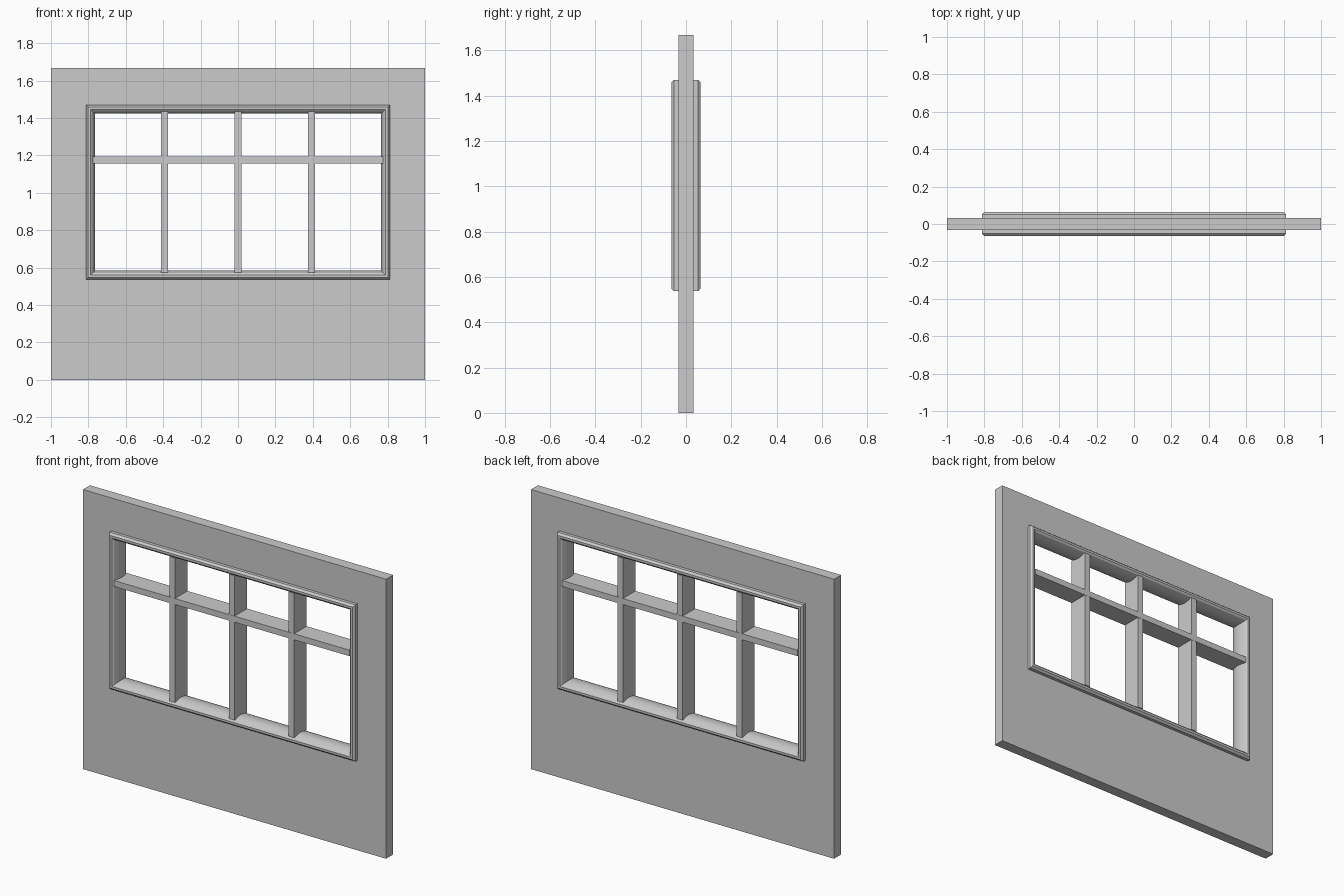
import bpy, bmesh

cube = bpy.data.objects.get("Cube")
if cube:
    bpy.data.objects.remove(cube, do_unlink=True)

grey = bpy.data.materials.new("plain_grey")
grey.use_nodes = True
grey.diffuse_color = (0.6, 0.6, 0.6, 1)
grey.node_tree.nodes["Principled BSDF"].inputs["Base Color"].default_value = (0.6, 0.6, 0.6, 1)

# Outer limits of the window frame
HALF_W, LOW, HIGH = 0.812, 0.537, 1.47


def finish(name, bm, smooth=False):
    bmesh.ops.recalc_face_normals(bm, faces=bm.faces[:])
    mesh = bpy.data.meshes.new(name)
    bm.to_mesh(mesh)
    bm.free()
    mesh.materials.append(grey)
    obj = bpy.data.objects.new(name, mesh)
    bpy.context.collection.objects.link(obj)
    if smooth:
        bpy.ops.object.select_all(action="DESELECT")
        obj.select_set(True)
        bpy.context.view_layer.objects.active = obj
        bpy.ops.object.shade_smooth_by_angle(angle=0.5)
    return obj


def rect(x, low, high, y):
    return [(-x, y, low), (x, y, low), (x, y, high), (-x, y, high)]


def ring(name, loops, smooth=False):
    """Skin a closed series of rectangular loops into a mitred ring."""
    bm = bmesh.new()
    rows = [[bm.verts.new(p) for p in loop] for loop in loops]
    for i, a in enumerate(rows):
        b = rows[(i + 1) % len(rows)]
        for j in range(4):
            k = (j + 1) % 4
            bm.faces.new((a[j], a[k], b[k], b[j]))
    return finish(name, bm, smooth)


def box(name, x, y, z):
    bm = bmesh.new()
    bmesh.ops.create_cube(bm, size=1)
    for v in bm.verts:
        v.co = [lim[0] if c < 0 else lim[1] for c, lim in zip(v.co, (x, y, z))]
    return finish(name, bm)


# Wall panel with its opening
T, INSET = 0.033, 0.02
outer = (1.0, 0.0, 1.667)
hole = (HALF_W - INSET, LOW + INSET, HIGH - INSET)
ring("wall", [rect(*outer, -T), rect(*outer, T), rect(*hole, T), rect(*hole, -T)])

# Moulded frame: (inset from the outer edge, depth), mirrored front to back
half = [(0, 0.052), (0.011, 0.064), (0.024, 0.064), (0.034, 0.056),
        (0.041, 0.038), (0.046, 0.018)]
profile = half + [(0.047, 0)] + [(d, -y) for d, y in reversed(half)]
ring("window_frame", [rect(HALF_W - d, LOW + d, HIGH - d, y) for d, y in profile], True)

# Glazing bars
BAR, DEPTH = 0.0185, 0.058
for name, x in (("right_mullion", -0.393), ("centre_mullion", 0), ("left_mullion", 0.393)):
    box(name, (x - BAR, x + BAR), (-DEPTH, DEPTH), (LOW + 0.036, HIGH - 0.036))
box("transom", (-0.776, 0.776), (-DEPTH - 0.001, DEPTH + 0.001), (1.158, 1.194))
